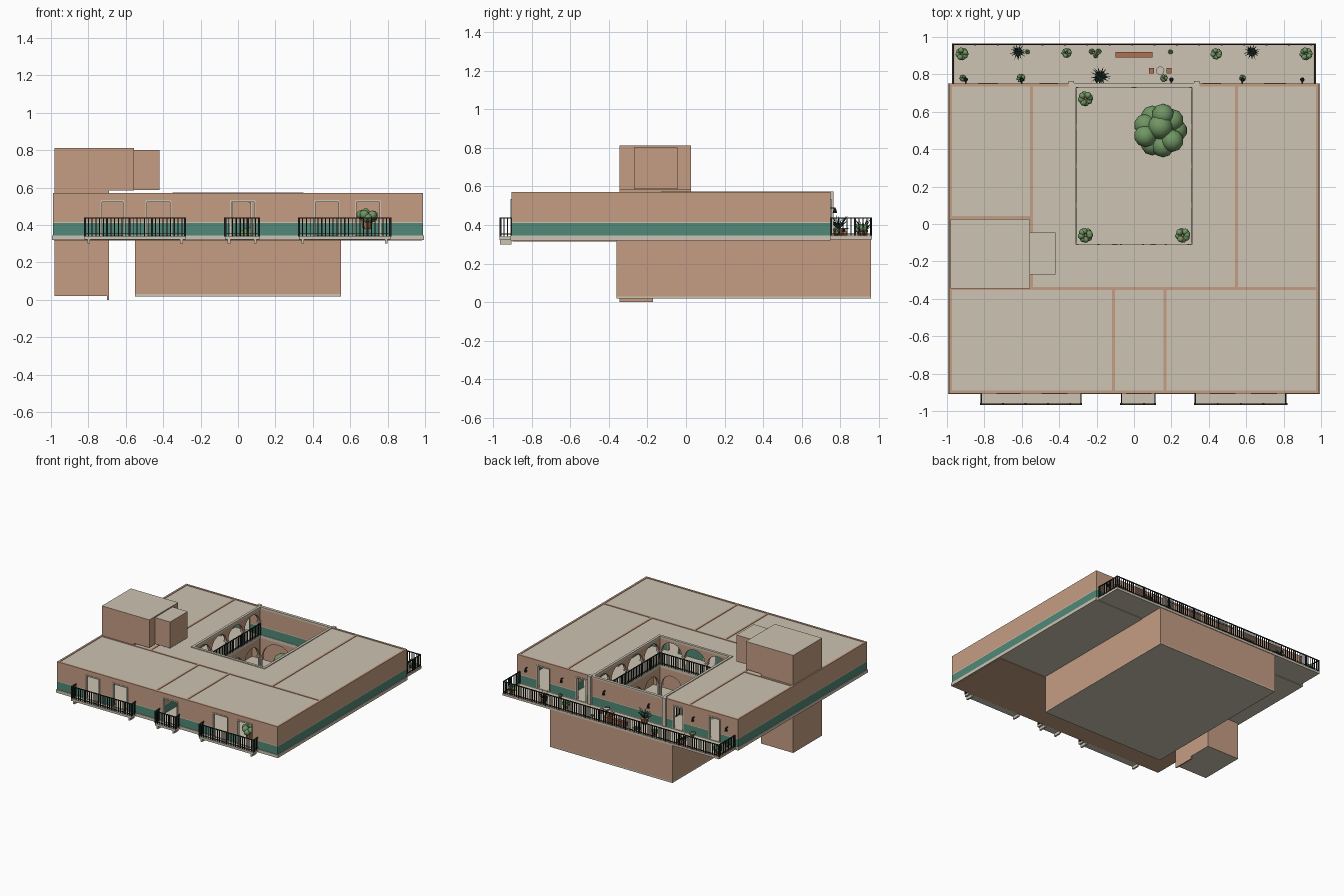
import bpy, bmesh, math, random
from mathutils import Vector, Matrix

random.seed(4)
if "Cube" in bpy.data.objects:
    bpy.data.objects.remove(bpy.data.objects["Cube"])

COLOURS = {"cream": (205, 196, 178), "terracotta": (198, 158, 132), "teal": (82, 137, 120),
           "iron": (32, 36, 36), "leaf": (112, 150, 100), "dark_leaf": (38, 78, 66),
           "clay": (176, 112, 82), "bark": (104, 78, 58)}
NAMES = list(COLOURS)
CREAM, TERRA, TEAL, IRON, LEAF, DARK, CLAY, BARK = range(len(NAMES))
MATS = []
for key, rgb in COLOURS.items():
    m = bpy.data.materials.new(key)
    m.use_nodes = True
    lin = [((c / 255 + 0.055) / 1.055) ** 2.4 for c in rgb] + [1]
    m.diffuse_color = lin
    m.node_tree.nodes["Principled BSDF"].inputs["Base Color"].default_value = lin
    MATS.append(m)

FLOOR, TOP = 0.345, 0.571
HOLE = (-0.31, 0.31, -0.11, 0.73)


class Part:
    """Collects shapes into one named object."""

    def __init__(self, name):
        self.name, self.bm = name, bmesh.new()

    def paint(self, verts, mat, top=None, bottom=None, smooth=False):
        for f in {f for v in verts for f in v.link_faces}:
            f.normal_update()
            f.material_index, f.smooth = mat, smooth
            if top is not None and f.normal.z > 0.9:
                f.material_index = top
            if bottom is not None and f.normal.z < -0.9:
                f.material_index = bottom

    def box(self, x0, x1, y0, y1, z0, z1, mat, top=None, bottom=None):
        mtx = Matrix.Translation(((x0 + x1) / 2, (y0 + y1) / 2, (z0 + z1) / 2)) \
            @ Matrix.Diagonal((x1 - x0, y1 - y0, z1 - z0, 1))
        self.paint(bmesh.ops.create_cube(self.bm, size=1, matrix=mtx)["verts"], mat, top, bottom)

    def run(self, axis, pos, a, b, t, z0, z1, mat):
        """Box running along an axis, centred on pos, thickness t."""
        if axis == "x":
            self.box(a, b, pos - t / 2, pos + t / 2, z0, z1, mat)
        else:
            self.box(pos - t / 2, pos + t / 2, a, b, z0, z1, mat)

    def cone(self, base, tip, r0, r1, mat, sides=10):
        base, tip = Vector(base), Vector(tip)
        d = tip - base
        mtx = Matrix.Translation((base + tip) / 2) @ d.to_track_quat("Z", "Y").to_matrix().to_4x4()
        self.paint(bmesh.ops.create_cone(self.bm, cap_ends=True, segments=sides, radius1=r0, radius2=r1,
                                         depth=d.length, matrix=mtx)["verts"], mat, smooth=sides > 5)

    def ball(self, c, r, mat):
        self.paint(bmesh.ops.create_icosphere(self.bm, subdivisions=2, radius=r,
                                              matrix=Matrix.Translation(c))["verts"], mat, smooth=True)

    def ring(self, x0, x1, y0, y1, z0, z1, mat, hole=HOLE):
        a, b, c, d = hole
        for r in ((x0, a, y0, y1), (b, x1, y0, y1), (a, b, y0, c), (a, b, d, y1)):
            self.box(*r, z0, z1, mat)

    def done(self):
        me = bpy.data.meshes.new(self.name)
        self.bm.to_mesh(me)
        self.bm.free()
        for m in MATS:
            me.materials.append(m)
        ob = bpy.data.objects.new(self.name, me)
        bpy.context.collection.objects.link(ob)
        bpy.context.view_layer.objects.active = ob
        ob.select_set(True)
        bpy.ops.object.shade_smooth_by_angle()
        ob.select_set(False)


def wall(name, axis, pos, a, b, doors=(), t=0.016, head=0.53):
    """Banded wall with framed door openings."""
    p, edge = Part(name), a
    for d0, d1 in list(doors) + [(b, b)]:
        for z0, z1, mat in ((FLOOR, 0.41, TEAL), (0.41, 0.415, CREAM), (0.415, TOP, TERRA)):
            p.run(axis, pos, edge, d0, t, z0, z1, mat)
        if d1 > d0:
            p.run(axis, pos, d0, d1, t, head, TOP, TERRA)
            for s in (d0, d1):
                p.run(axis, pos, s - 0.004, s + 0.004, t + 0.008, FLOOR, head, CREAM)
            p.run(axis, pos, d0, d1, t + 0.008, head - 0.006, head + 0.004, CREAM)
        edge = d1
    p.done()


def railing(name, runs, z=0.34, h=0.1, step=0.02):
    p = Part(name)
    for axis, pos, a, b in runs:
        p.run(axis, pos, a, b, 0.007, z + h - 0.006, z + h, IRON)
        p.run(axis, pos, a, b, 0.005, z + 0.012, z + 0.016, IRON)
        n = max(2, round((b - a) / step))
        for i in range(n + 1):
            u, w = a + (b - a) * i / n, 0.005 if i % 6 else 0.009
            p.run(axis, pos, u - w / 2, u + w / 2, w, z, z + h, IRON)
    p.done()


def arcade(name, axis, pos, a, b, n, z0, spring, top):
    """Row of round arches on cream columns."""
    p, t, step = Part(name), 0.02, (b - a) / n
    at = lambda u, z, o: (u, pos + o, z) if axis == "x" else (pos + o, u, z)
    for i in range(n):
        u0, u1 = a + i * step, a + (i + 1) * step
        c, r = (u0 + u1) / 2, step / 2 - 0.012
        rise = min(r, top - spring - 0.02)
        arch = [(c + r * math.cos(k * math.pi / 12), spring + rise * math.sin(k * math.pi / 12)) for k in range(13)]
        pts = [(u0, spring), (u0, top), (u1, top), (u1, spring)] + arch
        face = p.bm.faces.new([p.bm.verts.new(at(u, z, -t / 2)) for u, z in pts])
        ext = bmesh.ops.extrude_face_region(p.bm, geom=[face])["geom"]
        vs = [v for v in ext if isinstance(v, bmesh.types.BMVert)]
        bmesh.ops.translate(p.bm, verts=vs, vec=Vector(at(0, 0, t)) - Vector(at(0, 0, 0)))
        p.paint(vs + list(face.verts), TERRA)
    bmesh.ops.recalc_face_normals(p.bm, faces=p.bm.faces)
    for i in range(n + 1):
        u = a + i * step
        p.cone(at(u, z0, 0), at(u, spring, 0), 0.01, 0.009, CREAM)
        p.run(axis, pos, u - 0.014, u + 0.014, 0.028, spring - 0.01, spring, CREAM)
    p.done()


# Floor slab, terrace and roof
p = Part("floor_slab")
p.ring(-0.995, 0.995, -0.91, 0.75, 0.32, FLOOR, CREAM)
p.box(-0.985, 0.985, -0.9, -0.36, 0.316, 0.321, TERRA)
p.done()
p = Part("back_terrace")
p.box(-0.972, 0.972, 0.75, 0.965, 0.325, 0.34, CREAM)
for s in (-0.966, 0.966):
    p.run("y", s, 0.75, 0.965, 0.01, 0.34, 0.345, TERRA)
p.run("x", 0.96, -0.97, 0.97, 0.008, 0.34, 0.344, TERRA)
p.done()
p = Part("roof")
p.ring(-0.985, 0.985, -0.9, 0.742, 0.556, 0.567, CREAM)
p.ring(-0.33, 0.33, -0.13, 0.754, 0.56, 0.573, CREAM)
for s in (-0.335, 0.335):
    p.box(s - 0.015, s + 0.015, 0.735, 0.765, FLOOR, 0.575, CREAM)
p.done()

# Outer and inner walls
wall("front_wall", "x", -0.897, -0.99, 0.99,
     ((-0.73, -0.61), (-0.49, -0.36), (-0.04, 0.09), (0.41, 0.54), (0.63, 0.76)))
wall("back_wall", "x", 0.742, -0.99, 0.99, ((-0.83, -0.73), (-0.5, -0.41), (0.37, 0.46), (0.7, 0.81)))
for side, s in (("left", 1), ("right", -1)):
    wall(side + "_wall", "y", s * 0.982, -0.889, 0.734)
    wall(side + "_gallery_wall", "y", s * 0.547, -0.337, 0.734, ((0.1, 0.2), (0.45, 0.55)))
wall("gallery_front_wall", "x", -0.345, -0.974, 0.974, ((-0.35, -0.25), (-0.03, 0.07), (0.3, 0.4)))
wall("side_room_wall", "x", 0.035, -0.974, -0.555)
for i, u in enumerate((-0.11, 0.165)):
    wall("front_room_wall_%d" % (i + 1), "y", u, -0.889, -0.353)

# Lower storey around the patio
p = Part("lower_storey")
p.box(-0.55, 0.55, -0.36, 0.96, 0.018, 0.03, CREAM)
for s in (-0.542, 0.542):
    p.run("y", s, -0.36, 0.96, 0.016, 0.02, 0.325, TERRA)
for s in (-0.352, 0.952):
    p.run("x", s, -0.55, 0.55, 0.016, 0.02, 0.325, TERRA)
p.done()
X0, X1, Y0, Y1 = HOLE
for level, z0, spring, top in (("upper", FLOOR, 0.46, 0.56), ("lower", 0.03, 0.18, 0.32)):
    arcade(level + "_arcade_left", "y", X1 + 0.012, Y0, Y1, 4, z0, spring, top)
    arcade(level + "_arcade_right", "y", X0 - 0.012, Y0, Y1, 4, z0, spring, top)
    arcade(level + "_arcade_front", "x", Y0 - 0.012, X0, X1, 3, z0, spring, top)
arcade("lower_arcade_back", "x", Y1 + 0.012, X0, X1, 2, 0.03, 0.16, 0.32)

# Stair tower
p = Part("stair_tower")
p.box(-0.98, -0.69, -0.345, 0.025, 0.02, 0.32, TERRA, bottom=CREAM)
p.box(-0.7, -0.69, -0.345, -0.17, 0, 0.02, TERRA)
p.box(-0.98, -0.69, -0.345, 0.025, 0.56, 0.6, TERRA)
p.box(-0.98, -0.555, -0.345, 0.025, 0.585, 0.812, TERRA, top=CREAM)
p.box(-0.555, -0.42, -0.27, -0.045, 0.588, 0.802, TERRA, top=CREAM)
p.done()

# Front balconies
for i, (a, b) in enumerate(((-0.82, -0.28), (-0.07, 0.115), (0.325, 0.815))):
    p = Part("balcony_%d" % (i + 1))
    p.box(a, b, -0.967, -0.905, 0.322, 0.34, CREAM)
    for u in (a + 0.022, b - 0.022):
        p.box(u - 0.007, u + 0.007, -0.965, -0.905, 0.3, 0.322, CREAM)
    p.done()
    railing("balcony_railing_%d" % (i + 1),
            (("x", -0.962, a, b), ("y", a + 0.003, -0.962, -0.906), ("y", b - 0.003, -0.962, -0.906)))
railing("terrace_railing", (("x", 0.96, -0.968, 0.968), ("y", -0.966, 0.752, 0.96), ("y", 0.966, 0.752, 0.96)))
railing("gallery_railing", (("y", X0 - 0.002, Y0, Y1), ("y", X1 + 0.002, Y0, Y1), ("x", Y0 - 0.002, X0, X1)))


def plant(name, x, y, r, z=0.34, spiky=False):
    p, pot = Part(name), r * 0.55
    p.cone((x, y, z), (x, y, z + pot * 1.4), pot * 0.7, pot, CLAY)
    base = Vector((x, y, z + pot * 1.4))
    for k in range(16 if spiky else 9):
        a, lift = k * 2.4, random.uniform(0.3, 1.3)
        out = Vector((math.cos(a), math.sin(a), lift)) * r
        if spiky:
            p.cone(base, base + out, r * 0.12, 0, DARK, 4)
        else:
            p.ball(base + out * 0.55, r * 0.42, LEAF)
    p.done()


# Planting, tree and terrace furniture
BUSHES = ((-0.92, 0.91, 0.036), (-0.36, 0.915, 0.028), (0.44, 0.91, 0.032), (0.92, 0.91, 0.036),
          (-0.915, 0.78, 0.018), (-0.605, 0.78, 0.024), (0.16, 0.78, 0.02), (0.58, 0.78, 0.018),
          (-0.225, 0.922, 0.016), (-0.19, 0.922, 0.016), (-0.205, 0.9, 0.013), (0.195, 0.92, 0.013),
          (-0.57, 0.92, 0.013))
for i, (x, y, r) in enumerate(BUSHES):
    plant("bush_%d" % (i + 1), x, y, r)
for i, (x, y, r) in enumerate(((-0.62, 0.92, 0.045), (0.63, 0.92, 0.045), (-0.18, 0.79, 0.055))):
    plant("spiky_plant_%d" % (i + 1), x, y, r, spiky=True)
for i, (x, y) in enumerate(((-0.26, 0.67), (-0.26, -0.06), (0.26, -0.06))):
    plant("patio_bush_%d" % (i + 1), x, y, 0.042, 0.03)
plant("indoor_bush", 0.69, -0.84, 0.06, 0.38)
p = Part("tree")
p.cone((0.14, 0.5, 0.03), (0.14, 0.5, 0.27), 0.022, 0.012, BARK)
for k in range(9):
    a = k * math.tau / 9
    p.ball((0.14 + 0.085 * math.cos(a), 0.5 + 0.085 * math.sin(a), 0.27 + 0.03 * (k % 3)), 0.06, LEAF)
p.ball((0.14, 0.52, 0.335), 0.068, LEAF)
p.done()
p = Part("bench_and_table")
p.box(-0.1, 0.1, 0.89, 0.92, 0.34, 0.37, CLAY)
p.cone((0.14, 0.82, 0.34), (0.14, 0.82, 0.38), 0.006, 0.006, IRON)
p.cone((0.14, 0.82, 0.38), (0.14, 0.82, 0.385), 0.022, 0.022, CREAM, 16)
for x in (0.093, 0.187):
    p.box(x - 0.014, x + 0.014, 0.805, 0.835, 0.34, 0.366, CLAY)
p.done()
p = Part("wall_lamps")
for x in (-0.9, -0.6, -0.2, 0.2, 0.58, 0.9):
    p.box(x - 0.004, x + 0.004, 0.75, 0.775, 0.485, 0.49, IRON)
    p.cone((x, 0.772, 0.462), (x, 0.772, 0.485), 0.012, 0.006, IRON, 8)
p.done()
